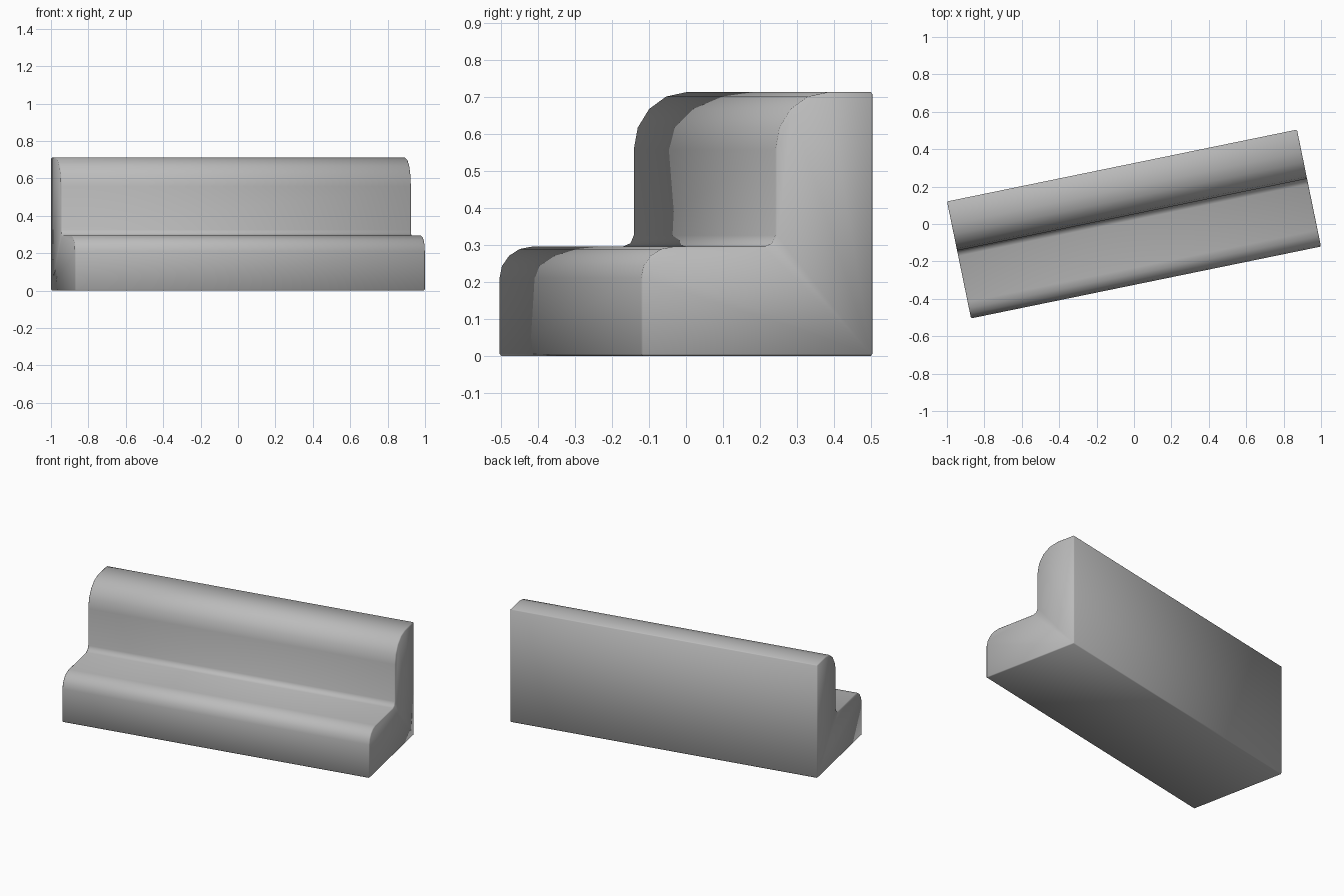
import bpy
import bmesh
import math
from mathutils import Matrix

LENGTH, DEPTH = 1.91, 0.638
SEAT, TOP, RISER = 0.295, 0.712, 0.37

cube = bpy.data.objects.get("Cube")
if cube:
    bpy.data.objects.remove(cube, do_unlink=True)

grey = bpy.data.materials.new("plain grey")
grey.use_nodes = True
colour = (0.5, 0.5, 0.5, 1)
grey.diffuse_color = colour
grey.node_tree.nodes["Principled BSDF"].inputs["Base Color"].default_value = colour


def rounded_edge(front, top, wide, high, steps=4):
    """Quarter ellipse from an upright face up and back to a flat top."""
    pts = []
    for i in range(steps + 1):
        a = math.pi / 2 * i / steps
        pts.append((front + wide * (1 - math.cos(a)), top - high * (1 - math.sin(a))))
    return pts


# Side profile: seat front, small fillet, backrest front, flat back
profile = [(0, 0)]
profile += rounded_edge(0, SEAT, 0.09, 0.085)
profile += [(RISER - 0.03, SEAT), (RISER - 0.009, SEAT + 0.009), (RISER, SEAT + 0.03)]
profile += rounded_edge(RISER, TOP, 0.145, 0.155)
profile += [(DEPTH, TOP), (DEPTH, 0)]

# Sweep the profile along the bench and turn it on the ground
bm = bmesh.new()
end = bm.faces.new([bm.verts.new((-LENGTH / 2, y - DEPTH / 2, z)) for y, z in profile])
swept = bmesh.ops.extrude_face_region(bm, geom=[end])["geom"]
verts = [v for v in swept if isinstance(v, bmesh.types.BMVert)]
bmesh.ops.translate(bm, verts=verts, vec=(LENGTH, 0, 0))
bmesh.ops.recalc_face_normals(bm, faces=bm.faces)
bm.transform(Matrix.Rotation(math.radians(11.6), 4, "Z"))

mesh = bpy.data.meshes.new("bench")
bm.to_mesh(mesh)
bm.free()
mesh.materials.append(grey)
bench = bpy.data.objects.new("bench", mesh)
bpy.context.collection.objects.link(bench)

# Tiny softened edges, smooth shading over the whole body
bevel = bench.modifiers.new("soft edges", "BEVEL")
bevel.width = 0.005
bevel.segments = 1
bevel.limit_method = "ANGLE"
bevel.angle_limit = math.radians(50)
mesh.polygons.foreach_set("use_smooth", [True] * len(mesh.polygons))
mesh.update()
